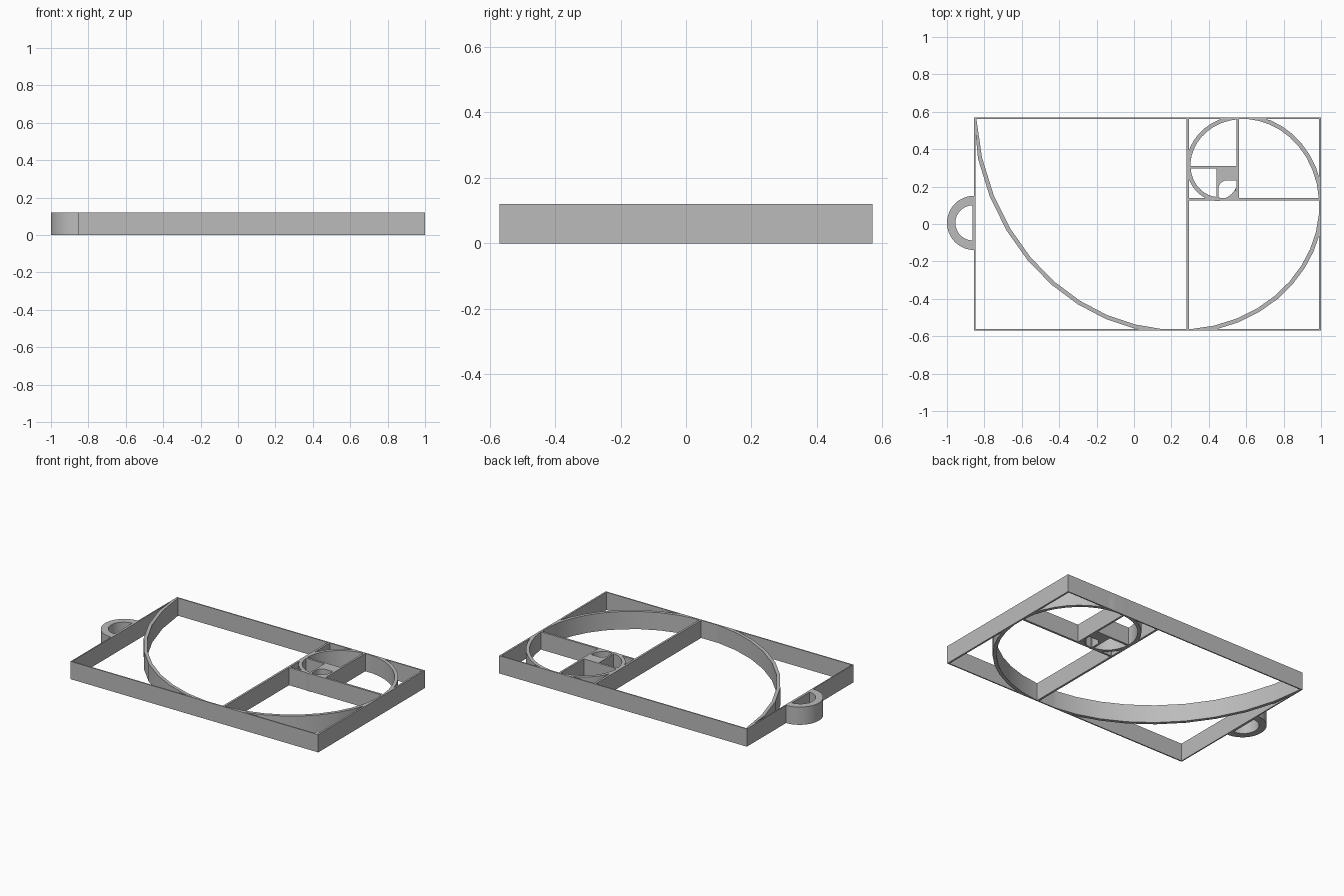
import bpy
import bmesh
import math

cube = bpy.data.objects.get("Cube")
if cube:
    bpy.data.objects.remove(cube, do_unlink=True)

HEIGHT = 0.12
LEFT, RIGHT, HALF = -0.855, 1.0, 0.57
PHI = (1 + math.sqrt(5)) / 2

grey = bpy.data.materials.new("plain_grey")
grey.use_nodes = True
grey.diffuse_color = (0.5, 0.5, 0.5, 1)
grey.node_tree.nodes["Principled BSDF"].inputs["Base Color"].default_value = (0.5, 0.5, 0.5, 1)


def prism(name, outline, smooth=False):
    """Extrude a flat outline to the full height."""
    bm = bmesh.new()
    face = bm.faces.new([bm.verts.new((x, y, 0)) for x, y in outline])
    top = bmesh.ops.extrude_face_region(bm, geom=[face])["geom"]
    verts = [g for g in top if isinstance(g, bmesh.types.BMVert)]
    bmesh.ops.translate(bm, verts=verts, vec=(0, 0, HEIGHT))
    bmesh.ops.recalc_face_normals(bm, faces=bm.faces[:])
    mesh = bpy.data.meshes.new(name)
    bm.to_mesh(mesh)
    bm.free()
    mesh.materials.append(grey)
    obj = bpy.data.objects.new(name, mesh)
    bpy.context.collection.objects.link(obj)
    if smooth:
        bpy.ops.object.select_all(action="DESELECT")
        obj.select_set(True)
        bpy.context.view_layer.objects.active = obj
        bpy.ops.object.shade_smooth_by_angle(angle=math.radians(30))
    return obj


def wall(name, x0, x1, y0, y1):
    return prism(name, [(x0, y0), (x1, y0), (x1, y1), (x0, y1)])


def arc(cx, cy, r, start, end, steps):
    angles = [math.radians(start + (end - start) * i / steps) for i in range(steps + 1)]
    return [(cx + r * math.cos(a), cy + r * math.sin(a)) for a in angles]


# Outer frame
wall("frame_left", LEFT, LEFT + 0.008, -HALF, HALF)
wall("frame_right", RIGHT - 0.012, RIGHT, -HALF, HALF)
wall("frame_front", LEFT, RIGHT, -HALF, -HALF + 0.008)
wall("frame_back", LEFT, RIGHT, HALF - 0.008, HALF)

# Dividers between the shrinking squares
wall("divider_first", 0.28, 0.294, -HALF, HALF)
wall("divider_second", 0.28, RIGHT, 0.126, 0.14)
wall("divider_third", 0.548, 0.561, 0.30, HALF)
wall("divider_fourth", 0.28, 0.561, 0.296, 0.31)
wall("divider_fifth", 0.44, 0.452, 0.13, 0.30)

# Solid centre block around the smallest opening
wall("centre_block", 0.44, 0.561, 0.232, 0.31)
wall("centre_side", 0.547, 0.561, 0.13, 0.24)
prism("centre_fill_outer", [(0.548, 0.138)] + arc(0.452, 0.232, 0.1, -20, -67, 6))
prism("centre_fill_inner", [(0.45, 0.234)] + arc(0.497, 0.187, 0.046, 178, 92, 6))

# Spiral band, shrinking by the golden ratio every quarter turn
pole_x = LEFT + (RIGHT - LEFT) * 0.7236
pole_y = -HALF + 2 * HALF * 0.7236
start_r = math.hypot(LEFT - pole_x, HALF - pole_y)
start_a = math.atan2(HALF - pole_y, LEFT - pole_x)


def spiral_edge(offset):
    points = []
    pitch = math.atan(2 * math.log(PHI) / math.pi)
    for i in range(51):
        turn = i / 10
        a = start_a + turn * math.pi / 2
        r = start_r * PHI ** -turn
        normal = a + pitch
        x = pole_x + r * math.cos(a) + offset * math.cos(normal)
        y = pole_y + r * math.sin(a) + offset * math.sin(normal)
        points.append((min(max(x, LEFT), RIGHT), min(max(y, -HALF), HALF)))
    return points


prism("spiral_band", spiral_edge(0.011) + spiral_edge(-0.011)[::-1], smooth=True)

# Hanging loop on the side
outer = arc(LEFT, 0.006, 0.145, 90, 270, 24)
inner = arc(LEFT - 0.006, 0.006, 0.094, 270, 90, 24)
prism("hanging_loop", outer + [(LEFT, inner[0][1])] + inner + [(LEFT, inner[-1][1])], smooth=True)
wall("loop_backing", LEFT - 0.008, LEFT, -0.09, 0.102)
